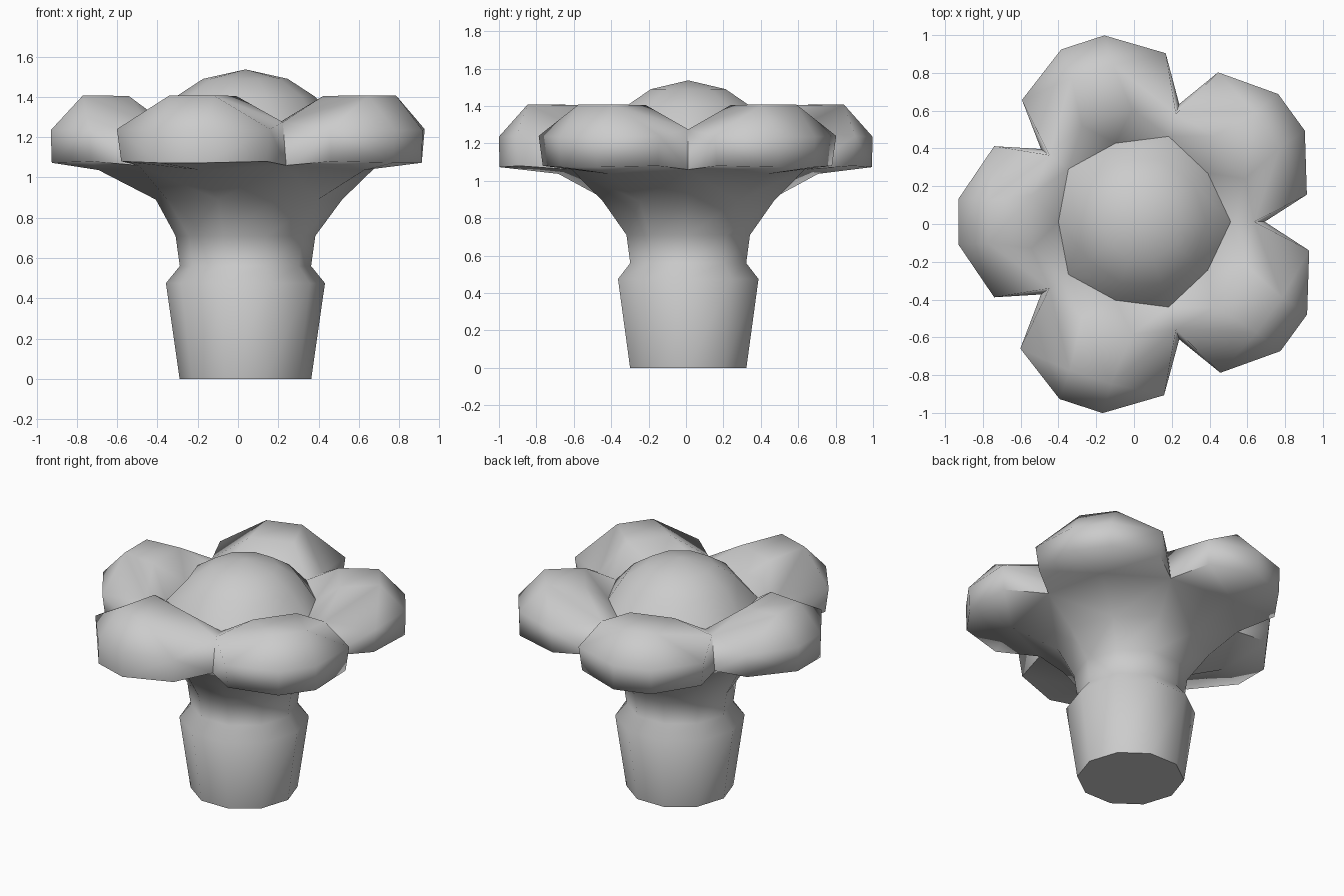
import bpy, bmesh
from math import cos, sin, radians
from mathutils import Vector

if "Cube" in bpy.data.objects:
    bpy.data.objects.remove(bpy.data.objects["Cube"])

CX, CY = 0.037, 0.012   # axis of the stem


def finish(name, bm, angle):
    bmesh.ops.remove_doubles(bm, verts=bm.verts, dist=0.002)
    bmesh.ops.recalc_face_normals(bm, faces=bm.faces)
    me = bpy.data.meshes.new(name)
    bm.to_mesh(me)
    bm.free()
    for p in me.polygons:
        p.use_smooth = True
    me.set_sharp_from_angle(angle=radians(angle))
    ob = bpy.data.objects.new(name, me)
    bpy.context.collection.objects.link(ob)
    return ob


def loft(bm, rings):
    """Ten-sided loft; each ring is (gap radius, gap z, petal radius, petal z)."""
    loops = []
    for rg, zg, rp, zp in rings:
        loop = []
        for i in range(10):
            r, z = (rp, zp) if i % 2 else (rg, zg)
            a = radians(36 * i)
            loop.append(bm.verts.new((CX + r * cos(a), CY + r * sin(a), z)))
        loops.append(loop)
    for a, b in zip(loops, loops[1:]):
        for i in range(10):
            j = (i + 1) % 10
            bm.faces.new((a[i], a[j], b[j], b[i]))
    return loops


# Domed flower centre
bm = bmesh.new()
top = loft(bm, [
    (0.475, 1.26, 0.437, 1.26),
    (0.345, 1.402, 0.345, 1.402),
    (0.21, 1.49, 0.21, 1.49),
])[-1]
tip = bm.verts.new((CX, CY, 1.537))
for i in range(10):
    bm.faces.new((top[i], top[(i + 1) % 10], tip))
finish("flower_centre", bm, 60)

# Stem with rounded shoulder, neck and flare
bm = bmesh.new()
base = loft(bm, [
    (0.327, 0, 0.327, 0),
    (0.395, 0.475, 0.395, 0.475),
    (0.326, 0.56, 0.326, 0.56),
    (0.347, 0.71, 0.347, 0.71),
    (0.48, 0.89, 0.445, 0.89),
])[0]
bm.faces.new(base)


def gap(r, z):
    """Point on the line where two petals meet."""
    return (r * cos(radians(36)), r * sin(radians(36)), z)


# Half petal points (outward, sideways, height): centre, gap, edge, middle
P = {
    "C0": (0.445, 0, 0.89), "C1": (0.73, 0, 1.037), "C4": (0.437, 0, 1.26),
    "G0": gap(0.48, 0.89), "G1": gap(0.655, 1.06), "G2": gap(0.475, 1.26),
    "G3": gap(0.60, 1.275),
    "E1": (0.80, 0.38, 1.08), "E2": (0.81, 0.40, 1.24),
    "M1": (0.995, 0.12, 1.073), "M2": (1.00, 0.12, 1.235),
    "M3": (0.84, 0.115, 1.408), "M4": (0.58, 0.14, 1.405),
}
SIDE = ["C0 G0 G1 C1", "C1 G1 E1 M1", "G1 E1 E2 G3", "M1 E1 E2 M2",
        "M2 E2 M3", "M3 E2 G3 M4", "M4 G3 G2", "M4 G2 C4"]
MIDDLE = ["C1 M1 -M1", "M1 -M1 -M2 M2", "M2 -M2 -M3 M3", "M3 -M3 -M4 M4",
          "M4 -M4 C4"]

# Five petals growing out of the flare, each with its own reach
for n, reach in enumerate((0.985, 0.998, 0.967, 1.026, 1.0)):
    a = radians(36 + 72 * n)
    out, side = Vector((cos(a), sin(a), 0)), Vector((-sin(a), cos(a), 0))

    def point(key, s):
        if key[0] == "-":
            key, s = key[1:], -s
        u, v, z = P[key]
        if u > 0.75:
            u += reach - 1.0
        return bm.verts.new(Vector((CX, CY, z)) + out * u + side * v * s)

    for faces, signs in ((SIDE, (1, -1)), (MIDDLE, (1,))):
        for s in signs:
            for f in faces:
                bm.faces.new([point(k, s) for k in f.split()])
finish("stem_and_petals", bm, 79)
